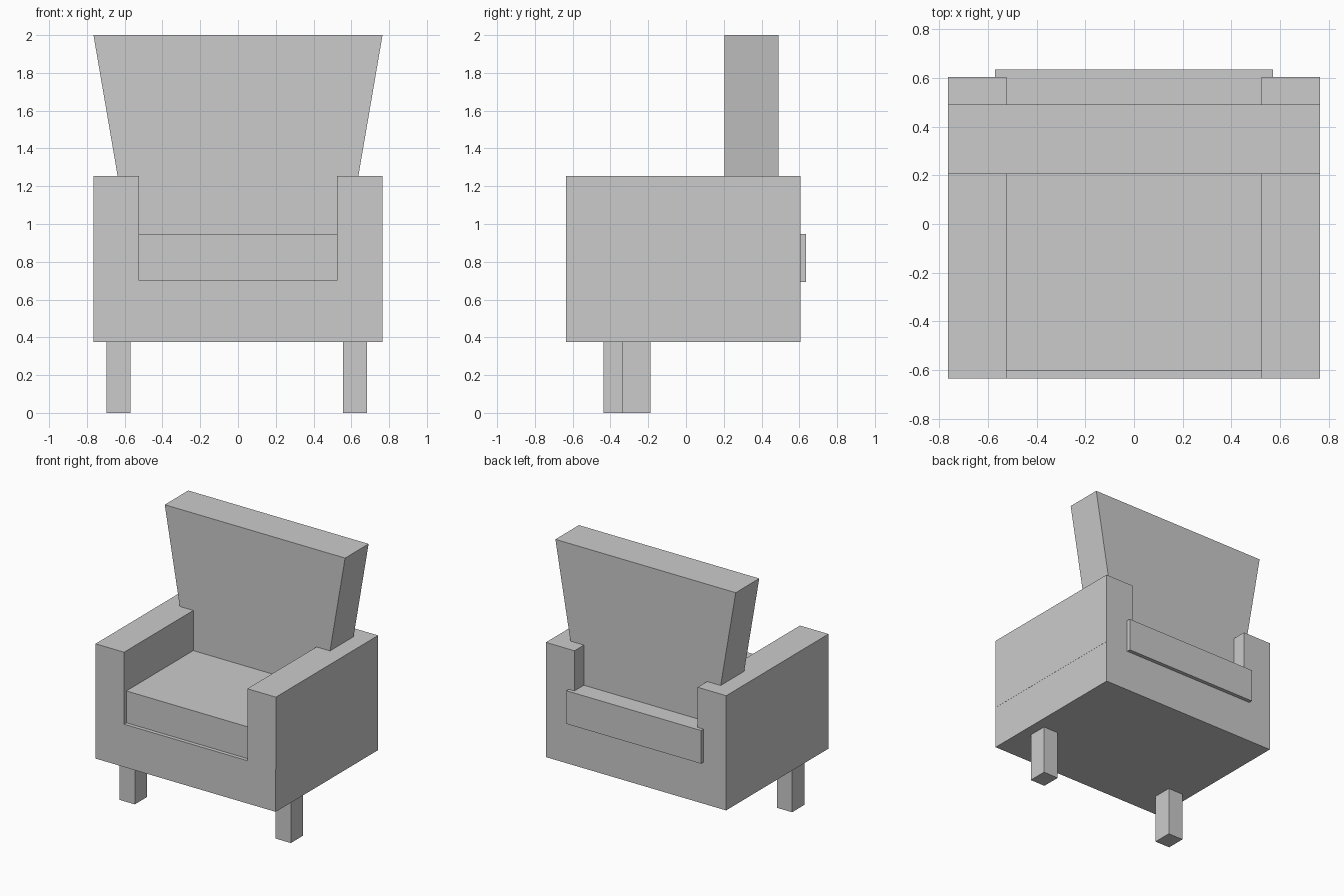
import bpy
import bmesh

if "Cube" in bpy.data.objects:
    bpy.data.objects.remove(bpy.data.objects["Cube"])


def box(name, lo, hi, top_half=None):
    """Box between two corners; top_half optionally sets the half width of the top."""
    bm = bmesh.new()
    bmesh.ops.create_cube(bm, size=1)
    for v in bm.verts:
        is_top = v.co.z > 0
        side = 1 if v.co.x > 0 else -1
        v.co = [l + (c + 0.5) * (h - l) for c, l, h in zip(v.co, lo, hi)]
        if top_half and is_top:
            v.co.x = side * top_half
    mesh = bpy.data.meshes.new(name)
    bm.to_mesh(mesh)
    bm.free()
    obj = bpy.data.objects.new(name, mesh)
    bpy.context.collection.objects.link(obj)
    return obj


# Base under the seat
box("base", (-0.764, -0.634, 0.374), (0.764, 0.605, 0.702))

# Armrests
for name, x0, x1 in (("left_arm", -0.765, -0.523), ("right_arm", 0.523, 0.765)):
    box(name, (x0, -0.634, 0.702), (x1, 0.605, 1.254))

# Seat cushion, tucked into the arms and poking out at the back
box("seat_cushion", (-0.571, -0.605, 0.692), (0.571, 0.634, 0.946))

# Backrest, flaring towards the top
box("backrest", (-0.551, 0.205, 0.75), (0.551, 0.49, 2.0), top_half=0.765)

# The two legs, slightly staggered
for name, x, y in (("left_leg", -0.633, -0.364), ("right_leg", 0.62, -0.263)):
    box(name, (x - 0.064, y - 0.074, 0), (x + 0.064, y + 0.074, 0.40))
